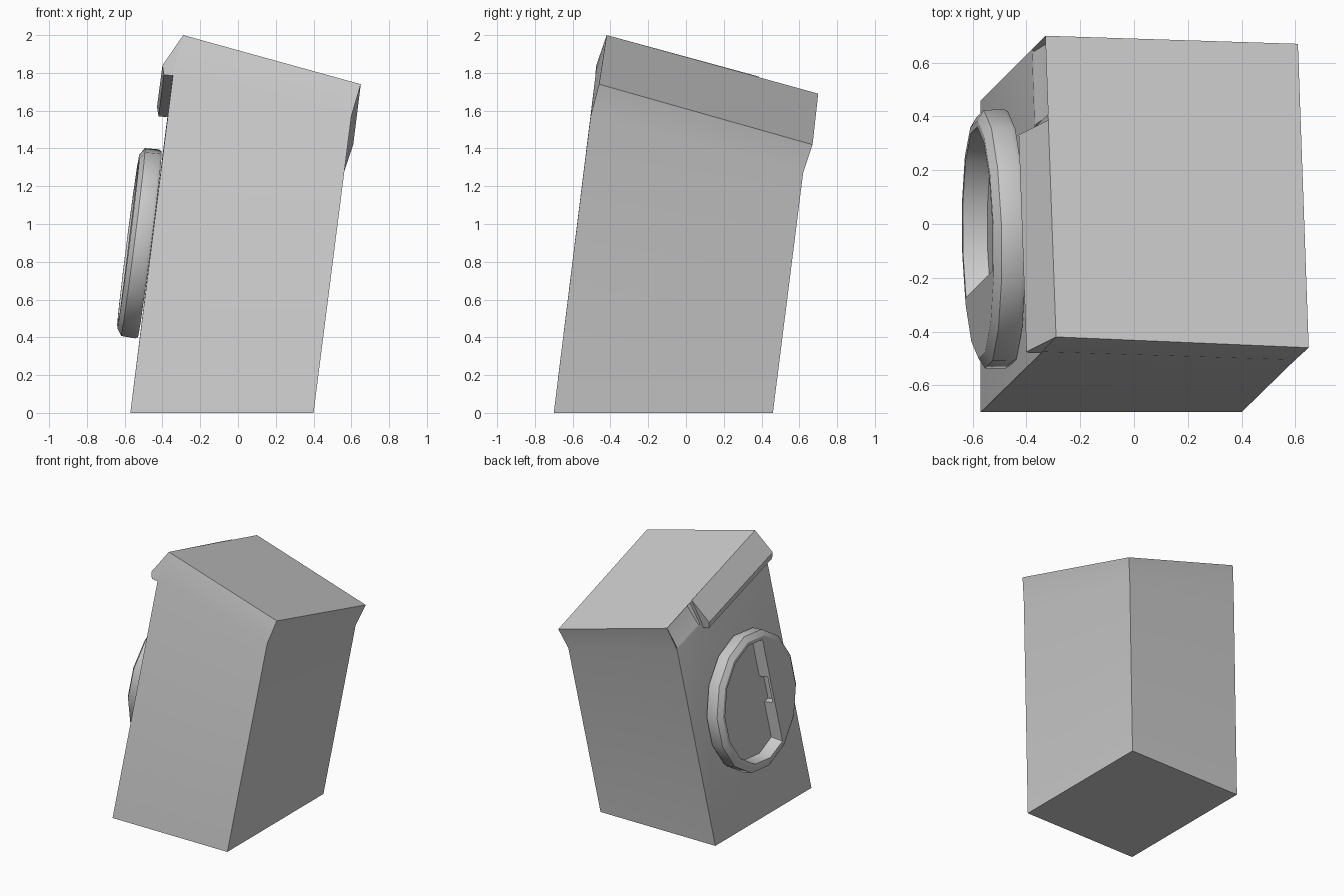
import bpy, bmesh, math
from mathutils import Vector

if "Cube" in bpy.data.objects:
    bpy.data.objects.remove(bpy.data.objects["Cube"], do_unlink=True)

GREY = (0.6, 0.6, 0.6, 1)
mat = bpy.data.materials.new("light_grey")
mat.use_nodes = True
mat.diffuse_color = GREY
mat.node_tree.nodes["Principled BSDF"].inputs["Base Color"].default_value = GREY


def finish(name, bm, angle=30):
    bmesh.ops.recalc_face_normals(bm, faces=bm.faces)
    mesh = bpy.data.meshes.new(name)
    bm.to_mesh(mesh)
    bm.free()
    mesh.materials.append(mat)
    ob = bpy.data.objects.new(name, mesh)
    bpy.context.collection.objects.link(ob)
    bpy.ops.object.select_all(action='DESELECT')
    ob.select_set(True)
    bpy.context.view_layer.objects.active = ob
    bpy.ops.object.shade_smooth_by_angle(angle=math.radians(angle))
    return ob


def loft(bm, loops, caps=True):
    """Join closed loops of points with quads; returns the bands of faces."""
    rings = [[bm.verts.new(p) for p in loop] for loop in loops]
    n = len(rings[0])
    bands = [[bm.faces.new((a[i], a[(i + 1) % n], b[(i + 1) % n], b[i]))
              for i in range(n)] for a, b in zip(rings, rings[1:])]
    if caps:
        bm.faces.new(rings[0])
        bm.faces.new(rings[-1])
    return bands


# Leaning cabinet: base, bend line and sloping lid, split where the drawer starts
SPLIT = 0.74


def cabinet_loop(fl, fr, br, bl):
    corners = [Vector(p) for p in (fl, fr, br, bl)]
    return corners + [corners[0].lerp(corners[3], SPLIT)]


bm = bmesh.new()
bands = loft(bm, [
    cabinet_loop((-0.57, -0.70, 0), (0.40, -0.70, 0), (0.40, 0.46, 0), (-0.57, 0.46, 0)),
    cabinet_loop((-0.34, -0.475, 1.82), (0.60, -0.505, 1.57), (0.56, 0.62, 1.27), (-0.38, 0.65, 1.52)),
    cabinet_loop((-0.29, -0.42, 2.0), (0.65, -0.46, 1.74), (0.61, 0.67, 1.42), (-0.33, 0.70, 1.69)),
])
# Drawer pocket, deepest along its upper edge
drawer = bands[1][3]
bmesh.ops.recalc_face_normals(bm, faces=bm.faces)
bmesh.ops.inset_individual(bm, faces=[drawer], thickness=0.018, depth=-0.004)
for v in sorted(drawer.verts, key=lambda v: v.co.x)[2:]:
    v.co.x += 0.025
finish("cabinet", bm)

# Overhanging control panel along the lid edge
bm = bmesh.new()
profile = [Vector(p) for p in ((-0.29, -0.42, 2.0), (-0.40, -0.475, 1.84),
                               (-0.392, -0.48, 1.79), (-0.345, -0.48, 1.785))]
run = Vector((-0.04, 1.12, -0.305)) * 0.72
loft(bm, [profile, [p + run for p in profile]])
finish("control_panel", bm, 20)

# Door frame of reference: up, across and outward
UP = Vector((0.126, 0.126, 1)).normalized()
ACROSS = Vector((-0.035, 1, -0.13)).normalized()
OUT = UP.cross(ACROSS).normalized()
CENTRE = Vector((-0.467, -0.055, 0.893))
SIDES = 14
SQUASH = 0.955


def on_door(u, v, depth):
    return CENTRE + UP * u + ACROSS * v * SQUASH + OUT * depth


def circle(r):
    return [(r * math.cos(k * math.tau / SIDES), -r * math.sin(k * math.tau / SIDES))
            for k in range(SIDES)]


# Round door: rim, bevel, lip and recessed window
bm = bmesh.new()
loft(bm, [[on_door(u, v, d) for u, v in circle(r)] for r, d in
          ((0.50, 0), (0.508, 0.015), (0.505, 0.09), (0.465, 0.115), (0.44, 0.115), (0.42, 0.025))])
finish("door", bm, 32)

# Side plate of the door, with a grip pocket under its thin front skin
R_IN, CHORD = 0.44, -0.175


def door_plate(name, d0, d1, pocket):
    pts = [p for p in circle(R_IN) if p[1] < CHORD]
    end = pts[0][0] + 0.01
    pts = [(end, CHORD)] + pts + [(-end, CHORD)]
    if pocket:
        pts += [(-0.1, CHORD), (-0.1, CHORD - 0.05), (0.1, CHORD - 0.05), (0.1, CHORD)]
    bm = bmesh.new()
    loft(bm, [[on_door(u, v, d) for u, v in pts] for d in (d0, d1)])
    finish(name, bm)


door_plate("door_plate_core", 0.025, 0.095, True)
door_plate("door_plate_skin", 0.095, 0.115, False)
